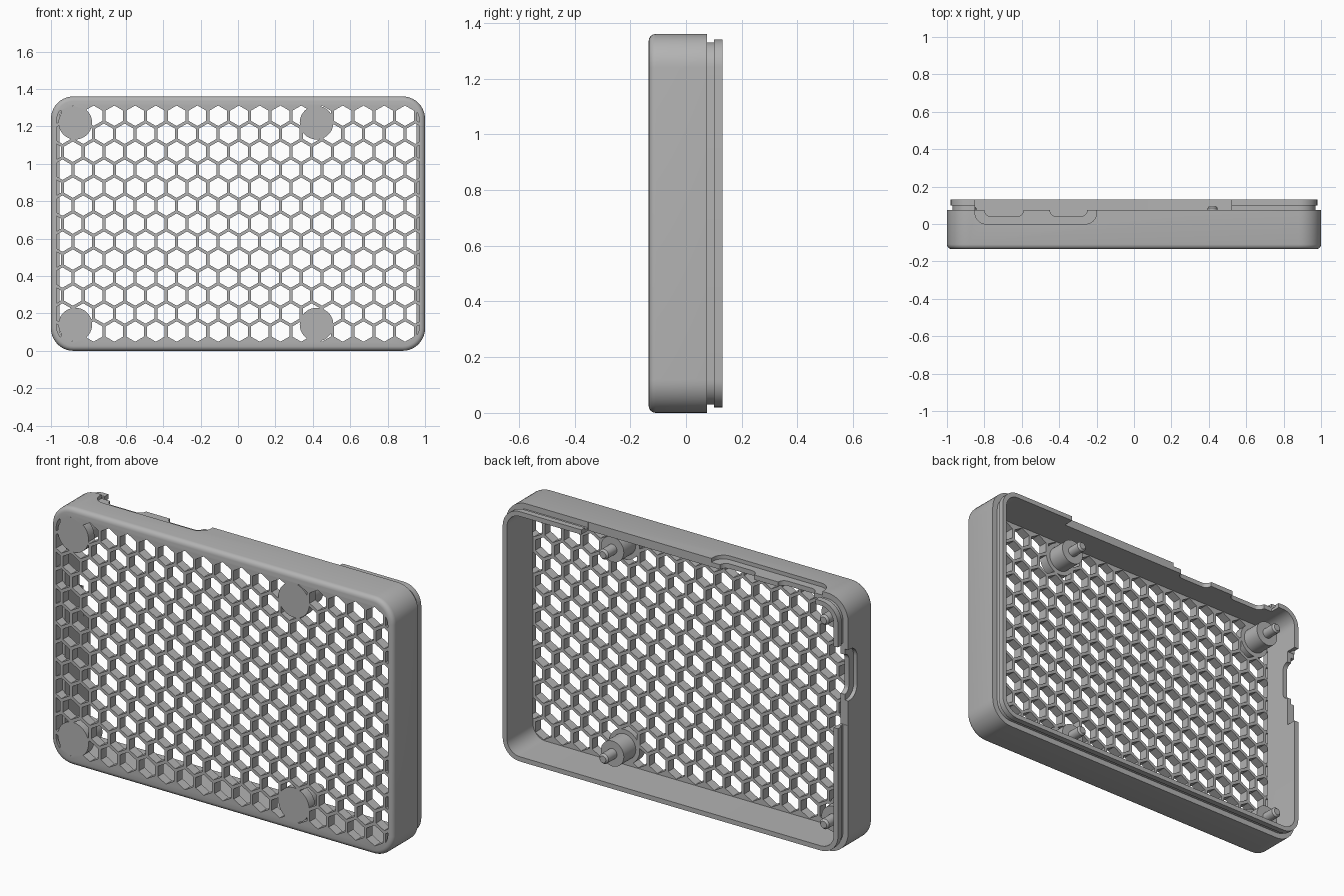
import bpy
import bmesh
from math import cos, sin, pi, radians, sqrt

W, H = 1.0, 1.36              # half width, full height
FRONT, RIM, BACK = -0.134, 0.075, 0.131
PLATE = -0.085                # inner face of the grille plate
WALL = 0.045

if "Cube" in bpy.data.objects:
    bpy.data.objects.remove(bpy.data.objects["Cube"])

grey = bpy.data.materials.new("plain_grey")
grey.use_nodes = True
grey.diffuse_color = (0.45, 0.45, 0.45, 1)
grey.node_tree.nodes["Principled BSDF"].inputs["Base Color"].default_value = (0.45, 0.45, 0.45, 1)


def make(name, bm):
    bmesh.ops.recalc_face_normals(bm, faces=bm.faces)
    mesh = bpy.data.meshes.new(name)
    bm.to_mesh(mesh)
    bm.free()
    mesh.materials.append(grey)
    ob = bpy.data.objects.new(name, mesh)
    bpy.context.collection.objects.link(ob)
    return ob


def rounded(a0, a1, b0, b1, r, seg=8):
    """Outline of a rounded rectangle."""
    corners = [(a1 - r, b1 - r), (a0 + r, b1 - r), (a0 + r, b0 + r), (a1 - r, b0 + r)]
    return [(ca + r * cos((i + k / seg) * pi / 2), cb + r * sin((i + k / seg) * pi / 2))
            for i, (ca, cb) in enumerate(corners) for k in range(seg + 1)]


def circle(cx, cz, r, n, turn=0.0):
    return [(cx + r * cos(turn + 2 * pi * i / n), cz + r * sin(turn + 2 * pi * i / n))
            for i in range(n)]


def loft(bm, loops):
    """Closed solid through a row of equal point loops."""
    rings = [[bm.verts.new(p) for p in loop] for loop in loops]
    for a, b in zip(rings, rings[1:]):
        for i in range(len(a)):
            j = (i + 1) % len(a)
            bm.faces.new((a[i], a[j], b[j], b[i]))
    bm.faces.new(rings[0])
    bm.faces.new(rings[-1])


# Ways to place an outline: facing front, top or side
def facing_front(a, b, d): return (a, d, b)
def facing_top(a, b, d): return (a, b, d)
def facing_side(a, b, d): return (d, b, a)


def prism(name, outlines, lo, hi, place):
    bm = bmesh.new()
    for pts in outlines:
        loft(bm, [[place(a, b, d) for a, b in pts] for d in (lo, hi)])
    return make(name, bm)


def boolean(ob, cutter, operation="DIFFERENCE"):
    mod = ob.modifiers.new("cut", "BOOLEAN")
    mod.operation = operation
    mod.solver = "EXACT"
    mod.object = cutter
    bpy.context.view_layer.objects.active = ob
    bpy.ops.object.modifier_apply(modifier=mod.name)
    bpy.data.objects.remove(cutter)


def smooth(ob):
    bpy.ops.object.select_all(action="DESELECT")
    ob.select_set(True)
    bpy.context.view_layer.objects.active = ob
    bpy.ops.object.shade_smooth_by_angle(angle=radians(35))


# Shell: rounded front edge, outer wall, stepped snap lip, inner wall
fillet = 0.025
profile = [(fillet * (1 - sin(t * pi / 8)), FRONT + fillet * (1 - cos(t * pi / 8)))
           for t in range(5)]
profile += [(0, RIM), (0.03, RIM), (0.03, 0.1), (0.02, 0.1), (0.02, BACK),
            (WALL, BACK), (WALL, PLATE)]
bm = bmesh.new()
loft(bm, [[(x, y, z) for x, z in rounded(-W + s, W - s, s, H - s, 0.12 - s, 10)]
          for s, y in profile])
shell = make("case_shell", bm)

# Honeycomb holes, trimmed by the walls and left solid under the standoffs
pitch, hex_r = 0.111, 0.0545
posts = [(x, z) for x in (-0.87, 0.42) for z in (0.14, 1.22)]
hexes = []
for row in range(-6, 7):
    shift = 0.005 + (pitch / 2 if row % 2 else 0)
    for col in range(-10, 10):
        x = col * pitch + shift
        if abs(x) < W + 0.01:
            hexes.append(circle(x, H / 2 + row * pitch * sqrt(3) / 2, hex_r, 6, pi / 6))
holes = prism("hole_cutter", hexes, FRONT - 0.1, PLATE + 0.004, facing_front)
limit = prism("hole_limit", [rounded(-W + 0.03, W - 0.03, 0.04, H - 0.04, 0.09)],
              FRONT - 0.2, BACK, facing_front)
boolean(holes, limit, "INTERSECT")
pads = prism("pad_limit", [circle(x, z, 0.09, 40) for x, z in posts],
             FRONT - 0.2, BACK, facing_front)
boolean(holes, pads)
boolean(shell, holes)

# Gaps in the lip and port openings on the top and the right-hand side
base = RIM - 0.001
cuts = [
    ([rounded(-0.85, 0.52, base, 0.3, 0.0005, 1)], 1.25, 1.5, facing_top),
    ([rounded(-0.85, -0.2, 0.0, 0.3, 0.06)], H - 0.02, 1.5, facing_top),
    ([rounded(-0.8, -0.59, 0.04, 0.3, 0.035), rounded(-0.45, -0.25, 0.04, 0.3, 0.035)],
     1.25, 1.5, facing_top),
    ([rounded(0.69, 1.12, base, 0.3, 0.0005, 1)], -1.2, -0.9, facing_side),
    ([rounded(0.82, 1.09, 0.0, 0.3, 0.06)], -1.2, -W + 0.02, facing_side),
    ([rounded(0.85, 1.06, 0.04, 0.3, 0.035)], -1.2, -0.9, facing_side),
]
for outlines, lo, hi, place in cuts:
    boolean(shell, prism("port_cutter", outlines, lo, hi, place))
smooth(shell)

# Standoffs with locating pins
for i, (x, z) in enumerate(posts):
    steps = [(0.067, PLATE - 0.01), (0.067, 0.015), (0.027, 0.015),
             (0.027, 0.085), (0.018, 0.095)]
    bm = bmesh.new()
    loft(bm, [[(a, y, b) for a, b in circle(x, z, r, 32)] for r, y in steps])
    smooth(make(f"standoff_{i + 1}", bm))
